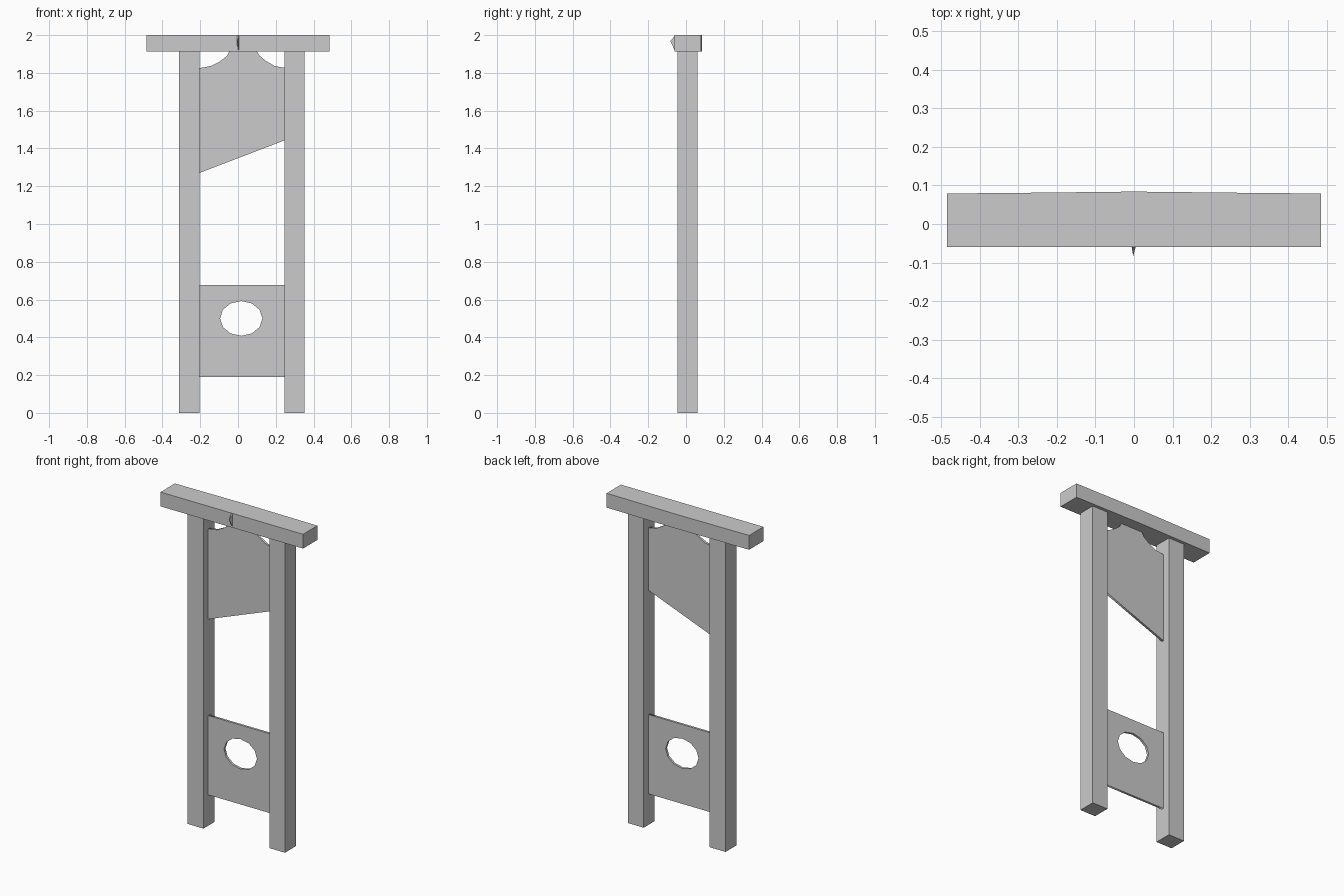
import bpy, math

if "Cube" in bpy.data.objects:
    bpy.data.objects.remove(bpy.data.objects["Cube"])


def plate(name, loops, y0, y1):
    """Flat plate in the xz plane from y0 to y1; extra loops become holes."""
    cu = bpy.data.curves.new(name, 'CURVE')
    cu.dimensions = '2D'
    cu.fill_mode = 'BOTH'
    cu.extrude = (y1 - y0) / 2
    for loop in loops:
        s = cu.splines.new('POLY')
        s.points.add(len(loop) - 1)
        for p, (x, z) in zip(s.points, loop):
            p.co = (x, z, 0, 1)
        s.use_cyclic_u = True
    ob = bpy.data.objects.new(name, cu)
    bpy.context.collection.objects.link(ob)
    ob.location.y = (y0 + y1) / 2
    ob.rotation_euler.x = math.pi / 2
    bpy.ops.object.select_all(action='DESELECT')
    ob.select_set(True)
    bpy.context.view_layer.objects.active = ob
    bpy.ops.object.convert(target='MESH')
    return bpy.context.object


def prism(name, pts, z0, z1):
    """Vertical prism with an xy outline."""
    n = len(pts)
    verts = [(x, y, z) for z in (z0, z1) for x, y in pts]
    faces = [tuple(range(n))[::-1], tuple(range(n, 2 * n))]
    faces += [(i, (i + 1) % n, n + (i + 1) % n, n + i) for i in range(n)]
    me = bpy.data.meshes.new(name)
    me.from_pydata(verts, [], faces)
    ob = bpy.data.objects.new(name, me)
    bpy.context.collection.objects.link(ob)
    return ob


# Two upright posts
for name, x0, x1 in (("left_post", -0.312, -0.203), ("right_post", 0.245, 0.352)):
    prism(name, [(x0, -0.046), (x1, -0.046), (x1, 0.061), (x0, 0.061)], 0, 1.915)

# Top beam, its back very slightly bowed
prism("top_beam", [(-0.485, -0.06), (0.485, -0.06), (0.485, 0.079),
                   (0.27, 0.081), (0, 0.084), (-0.27, 0.081), (-0.485, 0.079)],
      1.912, 2.0)

# Small splinter on the front of the beam
me = bpy.data.meshes.new("beam_splinter")
me.from_pydata([(-0.006, -0.06, 1.92), (0.004, -0.06, 1.92), (0.004, -0.06, 1.995),
                (-0.006, -0.06, 1.995), (-0.002, -0.083, 1.968)], [],
               [(0, 1, 4), (1, 2, 4), (2, 3, 4), (3, 0, 4), (3, 2, 1, 0)])
bpy.context.collection.objects.link(bpy.data.objects.new("beam_splinter", me))

# Slanted blade with a hollowed shoulder on each side of its neck
plate("blade", [[(-0.205, 1.27), (0.247, 1.443), (0.247, 1.827), (0.195, 1.836),
                 (0.145, 1.865), (0.115, 1.89), (0.1, 1.915), (-0.045, 1.915),
                 (-0.06, 1.888), (-0.1, 1.858), (-0.145, 1.836), (-0.205, 1.825)]],
      0.0, 0.014)

# Neck board with a ten-sided opening
hole = [(0.017 + 0.112 * math.cos(a), 0.5 + 0.092 * math.sin(a))
        for a in (i * math.pi / 6 for i in range(12))]
plate("neck_board", [[(-0.205, 0.19), (0.247, 0.19), (0.247, 0.678), (-0.205, 0.678)],
                     hole], 0.0, 0.014)
